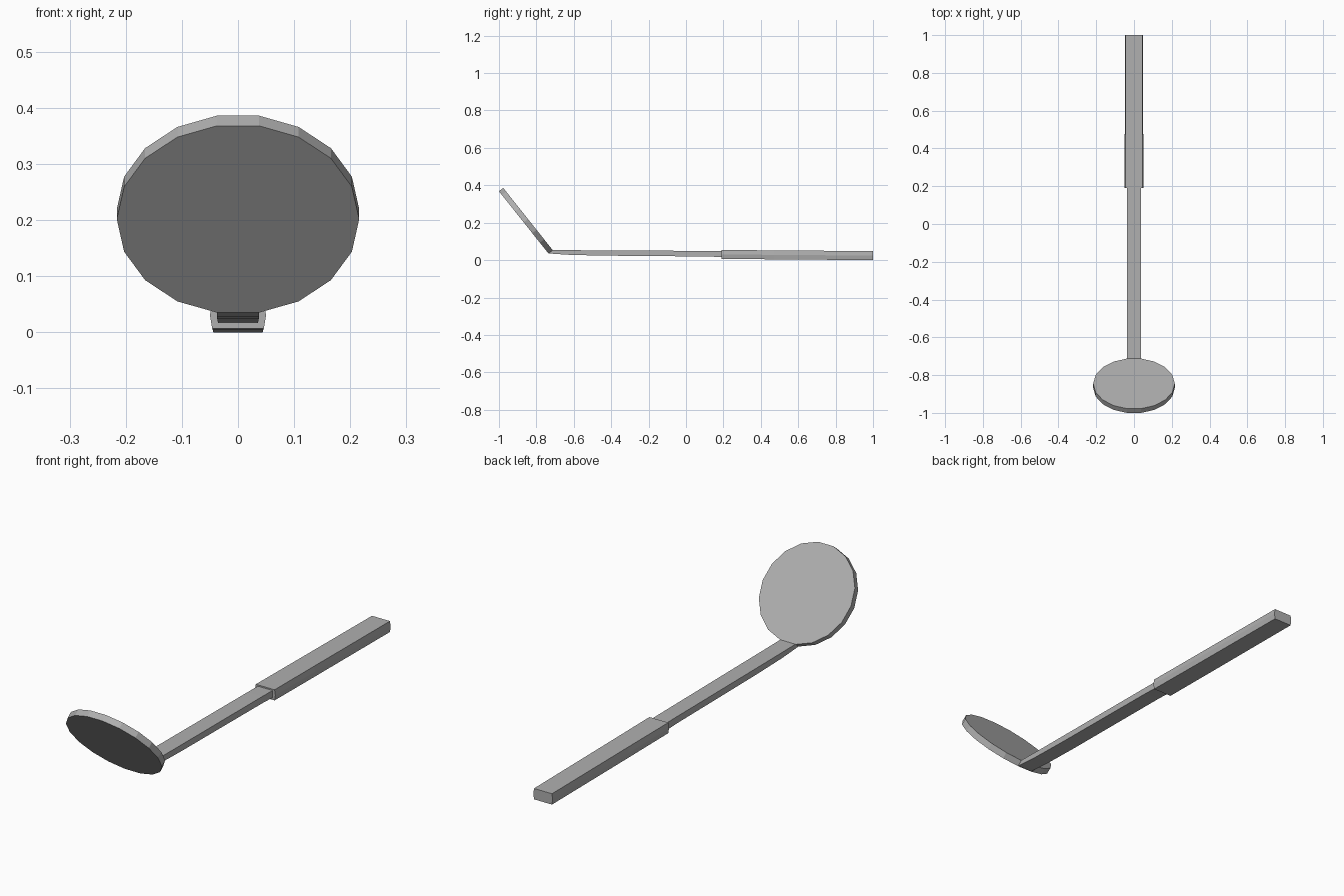
import bpy, bmesh, math
from mathutils import Matrix, Vector

if "Cube" in bpy.data.objects:
    bpy.data.objects.remove(bpy.data.objects["Cube"])

# Dark grey shared by all parts
grey = bpy.data.materials.new("dark_grey")
grey.diffuse_color = (0.43, 0.43, 0.43, 1)
grey.use_nodes = True
grey.node_tree.nodes["Principled BSDF"].inputs["Base Color"].default_value = grey.diffuse_color


def loft(name, rings):
    """Solid from a row of matching cross-sections, capped at both ends."""
    bm = bmesh.new()
    loops = [[bm.verts.new(p) for p in ring] for ring in rings]
    for a, b in zip(loops, loops[1:]):
        for i in range(len(a)):
            j = (i + 1) % len(a)
            bm.faces.new((a[i], a[j], b[j], b[i]))
    bm.faces.new(loops[0])
    bm.faces.new(loops[-1])
    bmesh.ops.recalc_face_normals(bm, faces=bm.faces)
    mesh = bpy.data.meshes.new(name)
    bm.to_mesh(mesh)
    bm.free()
    mesh.materials.append(grey)
    obj = bpy.data.objects.new(name, mesh)
    bpy.context.collection.objects.link(obj)
    return obj


# Tilted 18-sided head disc
radius, thick = 0.216, 0.029
place = Matrix.Translation((0, -0.8676, 0.2015)) @ Matrix.Rotation(math.radians(-51.5), 4, 'X')
angles = [math.tau * i / 18 for i in range(18)]
loft("head_disc", [[place @ Vector((radius * math.cos(a), radius * math.sin(a), h))
                    for a in angles] for h in (0, thick)])

# Thin shaft: y, half width, bottom z, top z
shaft_sections = [
    (-0.735, 0.037, 0.036, 0.039),
    (-0.712, 0.037, 0.034, 0.054),
    (-0.62, 0.037, 0.028, 0.053),
    (-0.45, 0.037, 0.024, 0.052),
    (0.12, 0.036, 0.019, 0.049),
    (0.20, 0.036, 0.016, 0.048),
]
loft("shaft", [[(-w, y, b), (w, y, b), (w, y, t), (-w, y, t)]
               for y, w, b, t in shaft_sections])

# Thicker six-sided grip: y, flat half width, middle half width, bottom z, top z
grip_sections = [
    (0.19, 0.046, 0.050, 0.007, 0.054),
    (0.47, 0.045, 0.049, 0.004, 0.052),
    (1.00, 0.044, 0.047, 0.000, 0.048),
]
loft("grip", [[(-w, y, b), (w, y, b), (m, y, (b + t) / 2),
               (w, y, t), (-w, y, t), (-m, y, (b + t) / 2)]
              for y, w, m, b, t in grip_sections])
